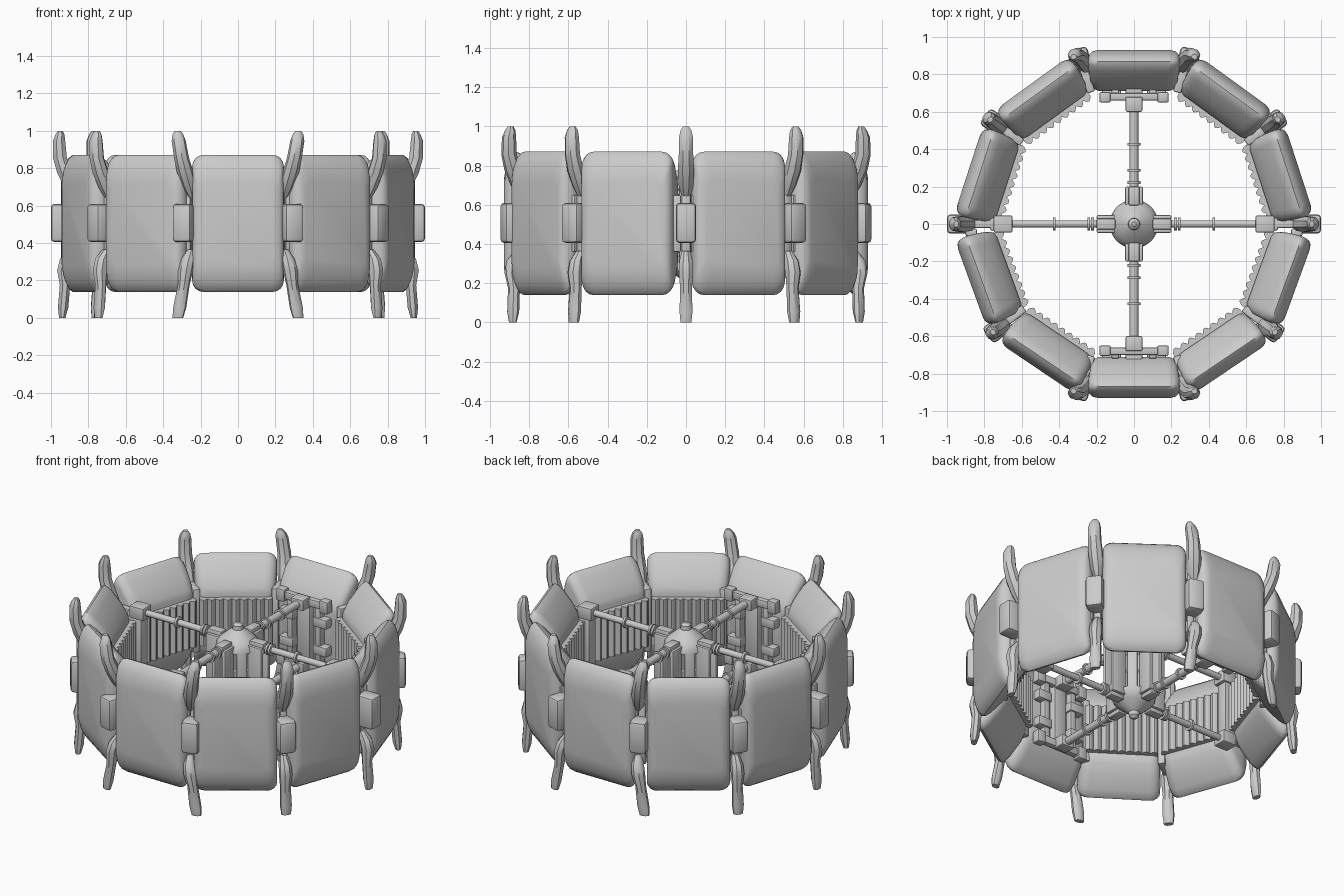
import bpy, bmesh, math
from mathutils import Matrix

cube = bpy.data.objects.get("Cube")
if cube:
    bpy.data.objects.remove(cube)

MID = 0.505  # height of the symmetry plane

grey = bpy.data.materials.new("light_grey")
grey.use_nodes = True
grey.diffuse_color = (0.6, 0.6, 0.6, 1)
grey.node_tree.nodes["Principled BSDF"].inputs["Base Color"].default_value = (0.6, 0.6, 0.6, 1)


def finish(name, bm, angle=0, smooth=35, bevel=0):
    """Turn a bmesh into an object; local +x is radial, turned by angle."""
    bmesh.ops.recalc_face_normals(bm, faces=bm.faces)
    if bevel:
        bmesh.ops.bevel(bm, geom=bm.edges[:], offset=bevel, segments=2, affect='EDGES', profile=0.5)
    bm.transform(Matrix.Rotation(math.radians(angle), 4, 'Z'))
    mesh = bpy.data.meshes.new(name)
    bm.to_mesh(mesh)
    bm.free()
    mesh.materials.append(grey)
    obj = bpy.data.objects.new(name, mesh)
    bpy.context.collection.objects.link(obj)
    bpy.ops.object.select_all(action='DESELECT')
    bpy.context.view_layer.objects.active = obj
    obj.select_set(True)
    bpy.ops.object.shade_smooth_by_angle(angle=math.radians(smooth))


def loft(name, rings, angle=0, smooth=35):
    """Skin a list of equal-sized closed rings and cap both ends."""
    bm = bmesh.new()
    loops = [[bm.verts.new(p) for p in ring] for ring in rings]
    n = len(loops[0])
    for a, b in zip(loops, loops[1:]):
        for i in range(n):
            j = (i + 1) % n
            bm.faces.new((a[i], a[j], b[j], b[i]))
    bm.faces.new(loops[0])
    bm.faces.new(loops[-1])
    finish(name, bm, angle, smooth)


def box(name, r, t, z, angle=0, bevel=0.008):
    """Box from (low, high) ranges along radius, tangent and height."""
    bm = bmesh.new()
    bmesh.ops.create_cube(bm, size=1)
    for v in bm.verts:
        v.co = [lo + (c + 0.5) * (hi - lo) for c, (lo, hi) in zip(v.co, (r, t, z))]
    finish(name, bm, angle, 35, bevel)


def rod(name, r0, r1, radius, z, angle, sides=12):
    """Round bar running outward from the hub."""
    def ring(r):
        return [(r, radius * math.cos(a), z + radius * math.sin(a))
                for a in (math.tau * i / sides for i in range(sides))]
    loft(name, [ring(r0), ring(r1)], angle)


def round_rect(r, half_w, half_h, corner):
    """Rounded rectangle facing outward at radius r."""
    points = []
    for k, (sy, sz) in enumerate(((1, 1), (-1, 1), (-1, -1), (1, -1))):
        for i in range(5):
            a = math.radians(90 * k + 22.5 * i)
            points.append((r, sy * (half_w - corner) + corner * math.cos(a),
                           MID + sz * (half_h - corner) + corner * math.sin(a)))
    return points


# Armour panels around the ring; those beside the front one crowd towards it
panel_layers = [(0.712, 0.19, 0.175, 0.04), (0.722, 0.215, 0.205, 0.05),
                (0.76, 0.232, 0.265, 0.06), (0.82, 0.242, 0.335, 0.06),
                (0.85, 0.244, 0.36, 0.06), (0.868, 0.245, 0.366, 0.06),
                (0.888, 0.243, 0.352, 0.06), (0.91, 0.236, 0.31, 0.06),
                (0.923, 0.222, 0.265, 0.06), (0.93, 0.195, 0.22, 0.05)]
panel_shift = {5: 2, 6: 2, 8: -2, 9: -2}
panel_angles = [18 + 36 * k + panel_shift.get(k, 0) for k in range(10)]
for ang in panel_angles:
    loft("armour_panel", [round_rect(*layer) for layer in panel_layers], ang, 50)


# Claws: radius, height above the middle, half width, half depth
upper_claw = [(0.865, 0.14, 0.025, 0.03), (0.885, 0.19, 0.04, 0.045), (0.925, 0.27, 0.045, 0.045),
              (0.952, 0.35, 0.04, 0.04), (0.957, 0.44, 0.038, 0.036), (0.952, 0.475, 0.03, 0.026),
              (0.95, 0.495, 0.016, 0.014)]
lower_claw = [(0.88, -0.14, 0.022, 0.03), (0.915, -0.19, 0.036, 0.04), (0.93, -0.25, 0.04, 0.04),
              (0.925, -0.33, 0.032, 0.03), (0.935, -0.45, 0.036, 0.03), (0.94, -0.505, 0.03, 0.018)]


def claw(name, stations, angle, lean):
    rings = []
    for r, h, w, d in stations:
        shift = lean * (abs(h) - 0.3)
        rings.append([(r + d * math.cos(a), shift + w * math.sin(a), MID + h)
                      for a in (math.tau * (i + 0.5) / 8 for i in range(8))])
    loft(name, rings, angle, 40)


# Joints between the panels; the claws at front and back splay sideways
for k in range(10):
    ang = 36 * k + {6: 1.5, 9: -1.5}.get(k, 0)
    lean = {2: -0.16, 3: 0.16, 7: -0.16, 8: 0.16}.get(k, 0)
    claw("upper_claw", upper_claw, ang, lean)
    claw("lower_claw", lower_claw, ang, lean)
    box("joint_block", (0.86, 0.985 if k % 5 else 1.0), (-0.052, 0.052), (0.405, 0.61), ang, 0.02)
    box("joint_rib", (0.74, 0.89), (-0.022, 0.022), (0.3, 0.71), ang)
    for side in (-1, 1):
        box("joint_hinge", (0.84, 0.9), (side * 0.045 - 0.02, side * 0.045 + 0.02), (0.36, 0.65), ang)


# Folded bellows lining the side panels, with shallow folds
FOLDS = 9
STEPS = FOLDS * 6
for k, ang in enumerate(panel_angles):
    if k in (2, 7):
        continue
    outline = []
    for i in range(STEPS + 1):
        wave = abs(math.sin(math.pi * FOLDS * i / STEPS))
        outline.append((0.693 - 0.022 * wave, -0.215 + 0.43 * i / STEPS))
    outline += [(0.73, 0.215), (0.73, -0.215)]
    loft("bellows", [[(r, t, z) for r, t in outline] for z in (0.355, 0.655)], ang)


# Central hub, turned from a profile
profile = [(0.012, 0.32), (0.03, 0.305), (0.032, 0.28), (0.06, 0.262), (0.1, 0.228), (0.125, 0.2),
           (0.13, 0.17), (0.105, 0.16), (0.105, 0.06), (0.115, 0.05)]
profile += [(r, -h) for r, h in reversed(profile)]
loft("hub", [[(r * math.cos(a), r * math.sin(a), MID + h)
              for a in (math.tau * i / 24 for i in range(24))] for r, h in profile])
for k in range(4):
    box("hub_rib", (0.08, 0.125), (-0.03, 0.03), (0.32, 0.69), 45 + 90 * k)


# Four pairs of spokes with collars and end mounts
for k in range(4):
    ang = 90 * k
    wide = k % 2
    for side in (-1, 1):
        z = MID + side * 0.205
        rod("spoke", 0.1, 0.69, 0.024 if wide else 0.02, z, ang)
        for r in (0.215, 0.28 if wide else 0.235, 0.42):
            rod("spoke_collar", r, r + 0.014, 0.036, z, ang)
        box("spoke_root", (0.1, 0.2), (-0.03, 0.03), (z - 0.035, z + 0.035), ang)
        box("hub_fin", (0.1, 0.2), (side * 0.035 - 0.012, side * 0.035 + 0.012), (0.29, 0.72), ang)
        if wide:
            # Cross beams on the front and back mounts
            box("spoke_sleeve", (0.6, 0.68), (-0.045, 0.045), (z - 0.035, z + 0.035), ang)
            box("cross_beam", (0.66, 0.7), (-0.16, 0.16), (z - 0.025, z + 0.025), ang)
            for t in (-0.155, 0.155):
                box("beam_end", (0.65, 0.705), (t - 0.03, t + 0.03), (z - 0.04, z + 0.04), ang)
            box("mount_post", (0.67, 0.72), (side * 0.1 - 0.02, side * 0.1 + 0.02), (0.3, 0.71), ang)
            for t in (-0.12, 0.12):
                box("mount_pad", (0.66, 0.72), (t - 0.05, t + 0.05),
                    (MID + side * 0.09 - 0.03, MID + side * 0.09 + 0.03), ang)
        else:
            box("end_clamp", (0.65, 0.75), (-0.045, 0.045), (z - 0.04, z + 0.04), ang)
    post_w = 0.045 if wide else 0.035
    box("mount_column", (0.67, 0.77), (-post_w, post_w), (0.3, 0.71), ang)
